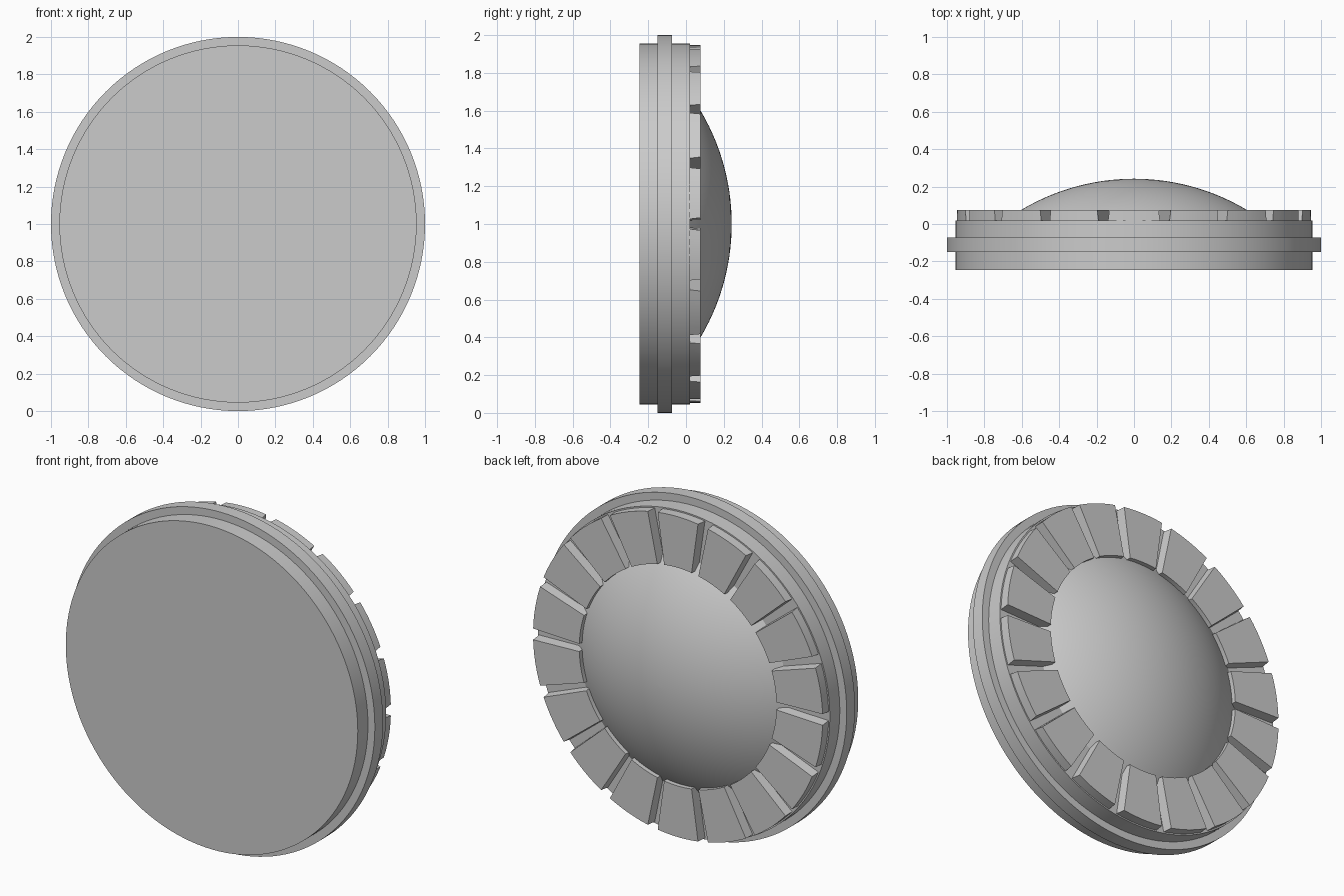
import bpy, bmesh
from math import sin, cos, radians, sqrt

if "Cube" in bpy.data.objects:
    bpy.data.objects.remove(bpy.data.objects["Cube"])

CZ = 1.0          # height of the disc axis (parallel to y)
FACE_Y = 0.02     # rear face of the disc


def at(r, a, y):
    return (r * cos(a), y, CZ + r * sin(a))


def finish(name, bm, angle=30):
    bmesh.ops.recalc_face_normals(bm, faces=bm.faces)
    me = bpy.data.meshes.new(name)
    bm.to_mesh(me)
    bm.free()
    ob = bpy.data.objects.new(name, me)
    bpy.context.collection.objects.link(ob)
    bpy.ops.object.select_all(action='DESELECT')
    ob.select_set(True)
    bpy.context.view_layer.objects.active = ob
    bpy.ops.object.shade_smooth_by_angle(angle=radians(angle))
    return ob


def lathe(name, profile, n=128):
    """Revolve (radius, y) points about the disc axis, closing both ends."""
    bm = bmesh.new()
    rings = [[bm.verts.new(at(r, radians(360 * i / n), y)) for i in range(n)]
             for r, y in profile]
    for a, b in zip(rings, rings[1:]):
        for i in range(n):
            j = (i + 1) % n
            bm.faces.new((a[i], a[j], b[j], b[i]))
    bm.faces.new(rings[0])
    bm.faces.new(rings[-1])
    return finish(name, bm)


# Round body with a raised rim band
lathe("disc_body", [(0.955, -0.245), (0.955, -0.15), (1.0, -0.15), (1.0, -0.073),
                    (0.955, -0.073), (0.955, FACE_Y)])

# Shallow spherical dome on the back
R, APEX = 1.175, 0.242
base_r = sqrt(R * R - (R - (APEX - FACE_Y)) ** 2)
radii = [base_r * (1 - k / 16) for k in range(16)] + [0.004]
lathe("rear_dome", [(r, APEX - R + sqrt(R * R - r * r)) for r in radii])

# Ring of slightly tapered wedge blocks around the dome
COUNT, SEG = 18, 6
R_IN, R_OUT, TOP_Y = 0.645, 0.947, 0.076
bm = bmesh.new()
for k in range(COUNT):
    mid = 360 / COUNT * (k + 0.5)
    layers = []
    for y, half in ((FACE_Y, 8.4), (TOP_Y, 8.0)):
        angs = [radians(mid - half + 2 * half * s / SEG) for s in range(SEG + 1)]
        loop = [at(R_OUT, a, y) for a in angs] + [at(R_IN, a, y) for a in reversed(angs)]
        layers.append([bm.verts.new(p) for p in loop])
    lo, hi = layers
    bm.faces.new(lo)
    bm.faces.new(hi)
    for i in range(len(lo)):
        j = (i + 1) % len(lo)
        bm.faces.new((lo[i], lo[j], hi[j], hi[i]))
finish("wedge_blocks", bm)
